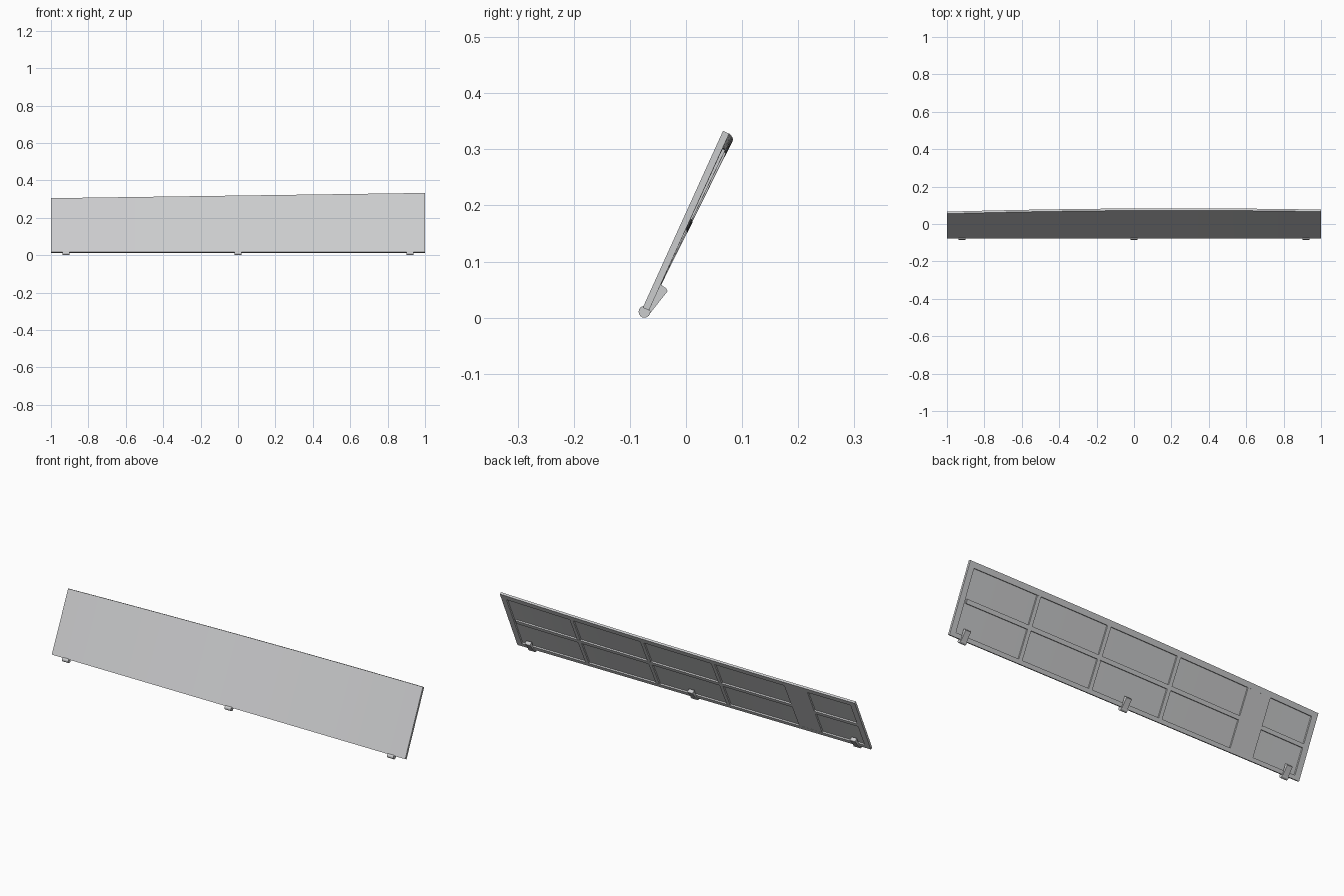
import bpy, bmesh, math
from mathutils import Vector

if "Cube" in bpy.data.objects:
    bpy.data.objects.remove(bpy.data.objects["Cube"])

grey = bpy.data.materials.new("light_grey")
grey.diffuse_color = (0.6, 0.605, 0.615, 1)
grey.use_nodes = True
grey.node_tree.nodes["Principled BSDF"].inputs["Base Color"].default_value = grey.diffuse_color


def finish(name, bm):
    bmesh.ops.recalc_face_normals(bm, faces=bm.faces)
    me = bpy.data.meshes.new(name)
    bm.to_mesh(me)
    bm.free()
    ob = bpy.data.objects.new(name, me)
    bpy.context.collection.objects.link(ob)
    me.materials.append(grey)
    bpy.ops.object.select_all(action='DESELECT')
    ob.select_set(True)
    bpy.context.view_layer.objects.active = ob
    bpy.ops.object.shade_smooth_by_angle(angle=math.radians(30))
    return ob


def point(x, s, n):
    """Panel space: x across, s 0..1 up the slope, n depth behind the front."""
    low = Vector((x, -0.077, 0.018))
    top = Vector((x, 0.072 + 0.0055 * x - 0.0115 * x * x, 0.319 + 0.014 * x))
    return low.lerp(top, s) + Vector((0, 0.911, -0.412)) * n


def bar(name, x0, x1, s0, s1, n0, n1):
    """Closed box that follows the bowed panel."""
    bm = bmesh.new()
    steps = max(1, round((x1 - x0) * 8))
    rings = []
    for i in range(steps + 1):
        x = x0 + (x1 - x0) * i / steps
        rings.append([bm.verts.new(point(x, s, n))
                      for s, n in ((s0, n0), (s1, n0), (s1, n1), (s0, n1))])
    for a, b in zip(rings, rings[1:]):
        for k in range(4):
            bm.faces.new((a[k], a[(k + 1) % 4], b[(k + 1) % 4], b[k]))
    bm.faces.new(rings[0])
    bm.faces.new(rings[-1])
    return finish(name, bm)


SKIN, DEPTH = 0.004, 0.012

# Outer skin and the raised rim behind it
bar("front_skin", -1, 1, 0, 1, 0, SKIN)
bar("top_rim", -1, 1, 0.92, 1, SKIN, DEPTH)
bar("bottom_rim", -1, 1, 0, 0.06, SKIN, DEPTH)
for side, x in (("left", -1), ("right", 0.97)):
    bar(side + "_rim", x, x + 0.03, 0.06, 0.92, SKIN, DEPTH)

# Stiffening ribs, wide plate and lengthwise rail
for i, x in enumerate((-0.2, 0.2, 0.6)):
    bar(f"rib_{i}", x - 0.01, x + 0.01, 0.06, 0.92, SKIN, DEPTH - 0.0005)
bar("wide_plate", -0.73, -0.6, 0.06, 0.92, SKIN, DEPTH - 0.0005)
bar("long_rail", -0.6, 0.96, 0.46, 0.52, SKIN, DEPTH)
bar("short_rail", -0.97, -0.73, 0.46, 0.52, SKIN, DEPTH)


def extrude(name, pts, x, width):
    bm = bmesh.new()
    a = [bm.verts.new((x - width / 2, y, z)) for y, z in pts]
    b = [bm.verts.new((x + width / 2, y, z)) for y, z in pts]
    for k in range(len(pts)):
        j = (k + 1) % len(pts)
        bm.faces.new((a[k], a[j], b[j], b[k]))
    bm.faces.new(a)
    bm.faces.new(b)
    return finish(name, bm)


# Hinges: round knuckle and wedge arm
circle = [(-0.074 + 0.0105 * math.cos(math.tau * k / 16),
           0.0105 + 0.0105 * math.sin(math.tau * k / 16)) for k in range(16)]
arm = [(-0.076, 0.006), (-0.067, 0.004), (-0.033, 0.047),
       (-0.035, 0.052), (-0.046, 0.06), (-0.064, 0.02)]
for i, x in enumerate((-0.92, 0, 0.92)):
    extrude(f"hinge_knuckle_{i}", circle, x, 0.036)
    extrude(f"hinge_arm_{i}", arm, x, 0.03)
